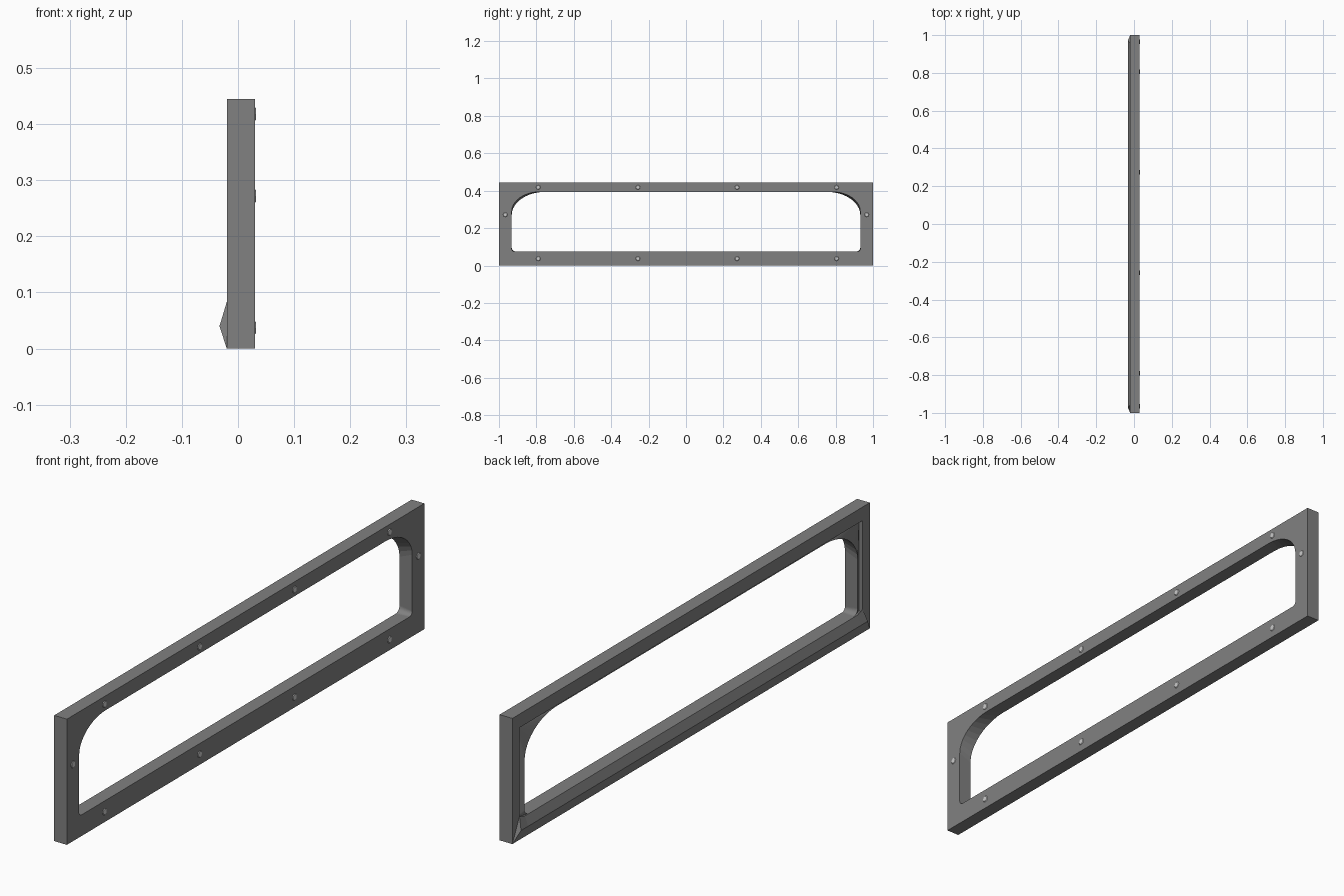
import bpy, bmesh, math

if "Cube" in bpy.data.objects:
    bpy.data.objects.remove(bpy.data.objects["Cube"])


def material(name, grey):
    mat = bpy.data.materials.new(name)
    mat.diffuse_color = (grey, grey, grey, 1)
    mat.use_nodes = True
    mat.node_tree.nodes["Principled BSDF"].inputs["Base Color"].default_value = mat.diffuse_color
    return mat


dark = material("dark_grey", 0.22)
light = material("light_grey", 0.6)


def make_object(name, bm):
    bmesh.ops.remove_doubles(bm, verts=bm.verts, dist=1e-5)
    bmesh.ops.recalc_face_normals(bm, faces=bm.faces)
    mesh = bpy.data.meshes.new(name)
    bm.to_mesh(mesh)
    bm.free()
    mesh.materials.append(dark)
    ob = bpy.data.objects.new(name, mesh)
    bpy.context.collection.objects.link(ob)
    return ob


def rounded_loop(bm, x, half, z0, z1, top=(0, 0), low=(0, 0), n=10):
    """Rectangle in the YZ plane with elliptical top and bottom corners."""
    verts = []
    corners = [(1, 1, top, 0), (-1, 1, top, 90), (-1, -1, low, 180), (1, -1, low, 270)]
    for sy, sz, (ry, rz), start in corners:
        cy = sy * (half - ry)
        cz = z1 - rz if sz > 0 else z0 + rz
        for i in range(n + 1):
            a = math.radians(start + 90 * i / n)
            verts.append(bm.verts.new((x, cy + ry * math.cos(a), cz + rz * math.sin(a))))
    return verts


# Frame: a ring of loops around the front, opening, rear recess and outside
bm = bmesh.new()
loops = [
    rounded_loop(bm, 0.03, 1.0, 0, 0.445),
    rounded_loop(bm, 0.03, 0.932, 0.075, 0.394, (0.15, 0.105), (0.015, 0.015)),
    rounded_loop(bm, -0.02, 0.932, 0.075, 0.394, (0.18, 0.125), (0.022, 0.022)),
    rounded_loop(bm, -0.005, 0.96, 0.073, 0.397),
    rounded_loop(bm, -0.02, 0.96, 0.073, 0.397),
    rounded_loop(bm, -0.02, 1.0, 0, 0.445),
]
for a, b in zip(loops, loops[1:] + loops[:1]):
    for i in range(len(a)):
        j = (i + 1) % len(a)
        bm.faces.new((a[i], a[j], b[j], b[i]))
make_object("window_frame", bm)

# Hipped sill ridge along the bottom of the rear, rising slightly at its ends
bm = bmesh.new()
sections = [[bm.verts.new(p) for p in ((-0.02, base, 0), (-0.033, peak, 0.04), (-0.02, edge, z))]
            for base, peak, edge, z in ((-1, -0.97, -0.96, 0.083), (-0.93, -0.93, -0.93, 0.073),
                                        (0.93, 0.93, 0.93, 0.073), (1, 0.97, 0.96, 0.083))]
for a, b in zip(sections, sections[1:]):
    for i in range(3):
        j = (i + 1) % 3
        bm.faces.new((a[i], a[j], b[j], b[i]))
bm.faces.new(sections[0])
bm.faces.new(sections[-1])
make_object("rear_sill", bm)

# Bolt heads on the front face
spots = [(y, z) for y in (-0.79, -0.257, 0.273, 0.805) for z in (0.037, 0.418)]
spots += [(s * 0.966, 0.272) for s in (-1, 1)]
for k, (y, z) in enumerate(spots):
    bpy.ops.mesh.primitive_cone_add(vertices=8, radius1=0.0145, radius2=0.010, depth=0.004,
                                    location=(0.030, y, z), rotation=(0, math.pi / 2, 0))
    bolt = bpy.context.object
    bolt.name = f"bolt_head_{k + 1}"
    bolt.data.materials.append(light)
